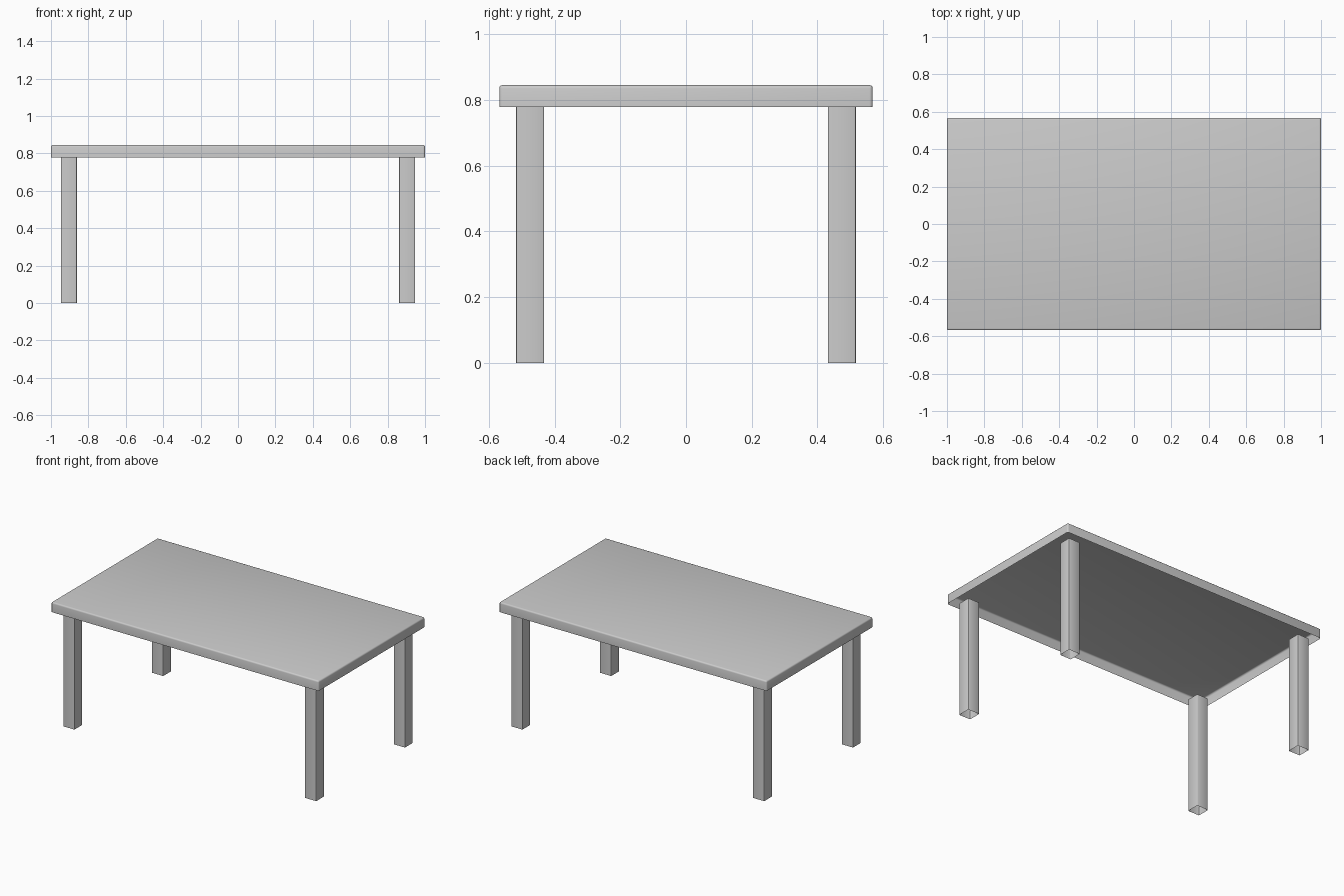
import bpy, bmesh, math
from mathutils import Matrix, Vector

cube = bpy.data.objects.get("Cube")
if cube:
    bpy.data.objects.remove(cube, do_unlink=True)

GREY = (0.6, 0.6, 0.6, 1.0)
grey = bpy.data.materials.new("light_grey")
grey.use_nodes = True
grey.diffuse_color = GREY
grey.node_tree.nodes["Principled BSDF"].inputs["Base Color"].default_value = GREY

TOP_Z, RIM_Z = 0.845, 0.778
LEG_X, LEG_Y, LEG_W = 0.904, 0.474, 0.085


def shell(name, center, size, bevel, segments, open_top):
    """Box with rounded edges and an open underside."""
    bm = bmesh.new()
    bmesh.ops.create_cube(bm, size=1.0, matrix=Matrix.Diagonal((*size, 1.0)))
    ends = [f for f in bm.faces
            if f.normal.z < -0.5 or (open_top and f.normal.z > 0.5)]
    bmesh.ops.delete(bm, geom=ends, context='FACES_ONLY')
    edges = [e for e in bm.edges if not e.is_boundary]
    bmesh.ops.bevel(bm, geom=edges, offset=bevel, segments=segments,
                    profile=0.5, affect='EDGES')
    mesh = bpy.data.meshes.new(name)
    bm.to_mesh(mesh)
    bm.free()
    mesh.materials.append(grey)
    obj = bpy.data.objects.new(name, mesh)
    obj.location = Vector(center)
    bpy.context.collection.objects.link(obj)
    bpy.ops.object.select_all(action='DESELECT')
    obj.select_set(True)
    bpy.context.view_layer.objects.active = obj
    bpy.ops.object.shade_smooth_by_angle(angle=math.radians(50))
    return obj


# Hollow tabletop with a rim around it
shell("tabletop", (0, 0, (TOP_Z + RIM_Z) / 2), (2.0, 1.136, TOP_Z - RIM_Z),
      0.01, 3, False)

# Four hollow legs ending at the rim
for side, sx in (("left", 1), ("right", -1)):
    for end, sy in (("front", -1), ("back", 1)):
        shell(f"{end}_{side}_leg", (sx * LEG_X, sy * LEG_Y, RIM_Z / 2),
              (LEG_W, LEG_W, RIM_Z), 0.004, 2, True)
